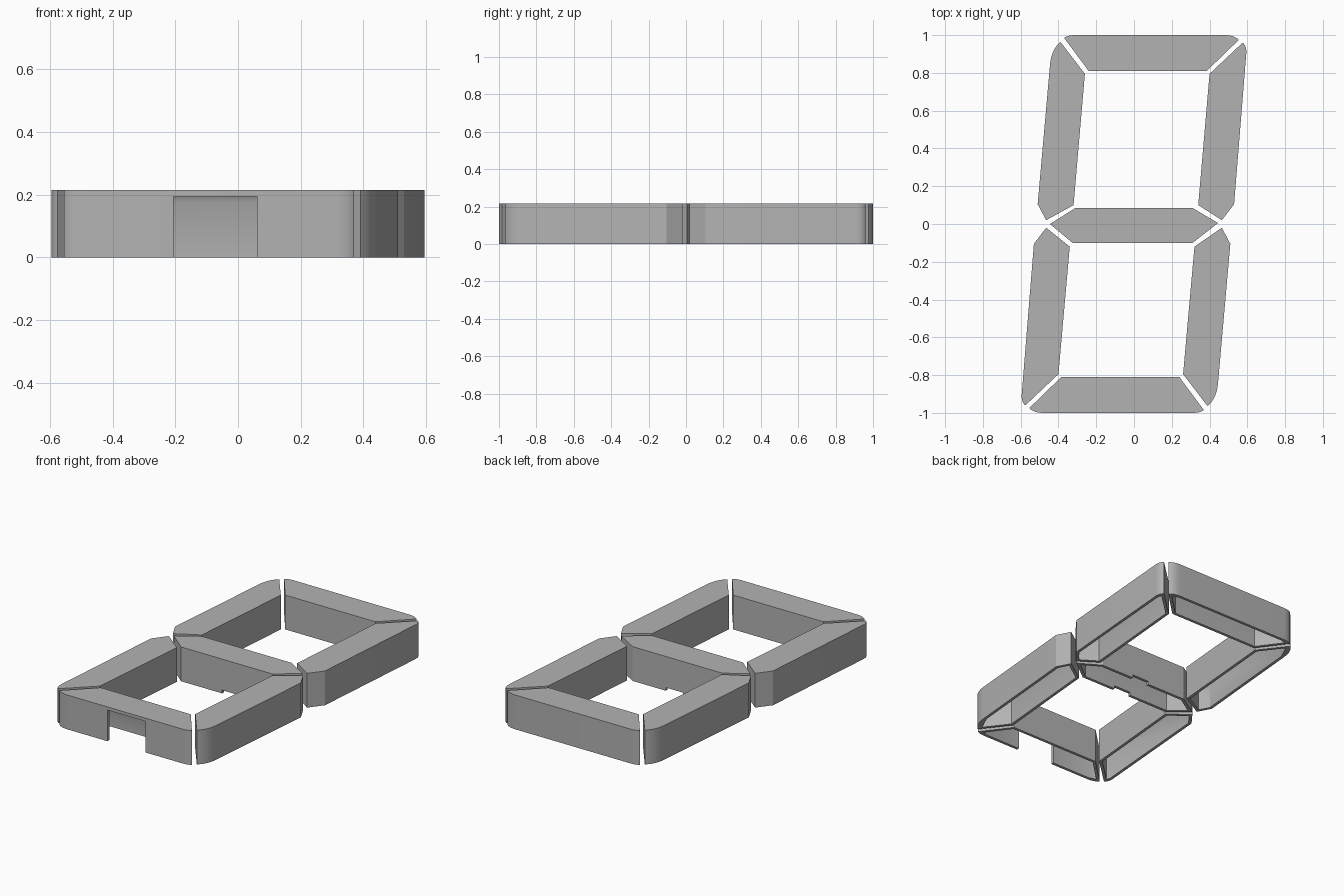
import bpy
import bmesh
from mathutils import Vector

cube = bpy.data.objects.get("Cube")
if cube:
    bpy.data.objects.remove(cube)

HEIGHT, WALL, CEILING = 0.215, 0.018, 0.195

grey = bpy.data.materials.new("plain_grey")
grey.use_nodes = True
grey.diffuse_color = (0.45, 0.45, 0.45, 1)
grey.node_tree.nodes["Principled BSDF"].inputs["Base Color"].default_value = grey.diffuse_color


def rounded(points):
    """Expand each (start, control, end) triple into a smooth corner."""
    out = []
    for p in points:
        if isinstance(p[0], tuple):
            a, c, b = (Vector(q) for q in p)
            steps = 6
            for i in range(steps + 1):
                t = i / steps
                out.append(a * (1 - t) ** 2 + c * 2 * t * (1 - t) + b * t * t)
        else:
            out.append(Vector(p))
    return out


def coarse(points):
    """Keep only the ends of each rounded corner."""
    out = []
    for p in points:
        out += [Vector(p[0]), Vector(p[2])] if isinstance(p[0], tuple) else [Vector(p)]
    return out


def inset(ring, d):
    """Move every side of a clockwise outline inward by d."""
    out = []
    for i, p in enumerate(ring):
        a = (p - ring[i - 1]).normalized()
        b = (ring[(i + 1) % len(ring)] - p).normalized()
        na, nb = Vector((a.y, -a.x)), Vector((b.y, -b.x))
        out.append(p + (na + nb) * d / (1 + na.dot(nb)))
    return out


def loft(name, layers):
    """Closed solid through a stack of (outline, height) layers."""
    bm = bmesh.new()
    rings = [[bm.verts.new((p.x, p.y, z)) for p in ring] for ring, z in layers]
    for low, high in zip(rings, rings[1:]):
        for i in range(len(low)):
            j = (i + 1) % len(low)
            bm.faces.new((low[i], low[j], high[j], high[i]))
    bm.faces.new(rings[0])
    bm.faces.new(rings[-1])
    bmesh.ops.recalc_face_normals(bm, faces=bm.faces)
    mesh = bpy.data.meshes.new(name)
    bm.to_mesh(mesh)
    bm.free()
    ob = bpy.data.objects.new(name, mesh)
    bpy.context.collection.objects.link(ob)
    return ob


def activate(ob):
    bpy.ops.object.select_all(action='DESELECT')
    ob.select_set(True)
    bpy.context.view_layer.objects.active = ob


def cut(ob, cutter):
    mod = ob.modifiers.new("cut", 'BOOLEAN')
    mod.operation, mod.solver, mod.object = 'DIFFERENCE', 'EXACT', cutter
    activate(ob)
    bpy.ops.object.modifier_apply(modifier=mod.name)
    bpy.data.objects.remove(cutter)


def box(x0, x1, y0, y1, top):
    ring = [Vector(p) for p in ((x0, y0), (x0, y1), (x1, y1), (x1, y0))]
    return loft("notch", [(ring, -0.05), (ring, top)])


def segment(name, points, notch=None):
    """Hollow bar, open underneath, with a bevelled ceiling."""
    ob = loft(name, [(rounded(points), 0), (rounded(points), HEIGHT)])
    core = coarse(points)
    hollow = inset(core, WALL)
    cut(ob, loft("cavity", [(hollow, -0.05), (hollow, CEILING - 0.02),
                            (inset(core, WALL + 0.01), CEILING)]))
    if notch:
        cut(ob, box(*notch))
    ob.data.materials.clear()
    ob.data.materials.append(grey)
    activate(ob)
    bpy.ops.object.shade_smooth_by_angle()


def turned(points):
    """Half turn about the centre."""
    return [turned(p) if isinstance(p[0], tuple) else (-p[0], -p[1]) for p in points]


# Outlines of the upper half, clockwise from above
end_bar = [((-0.37, 0.985), (-0.35, 1), (-0.31, 1)),
           ((0.48, 1), (0.53, 1), (0.555, 0.975)),
           (0.385, 0.81), (-0.24, 0.81)]


def steep_bar(elbow):
    return [((-0.445, 0.84), (-0.44, 0.92), (-0.39, 0.965)),
            (-0.26, 0.795), (-0.32, elbow), (-0.465, 0.02), (-0.51, 0.105)]


def outer_bar(elbow):
    return [((0.575, 0.96), (0.595, 0.945), (0.595, 0.91)),
            (0.53, 0.105), (0.465, 0.02), (0.34, elbow), (0.40, 0.795)]


# Upper loop
segment("top_bar", end_bar)
segment("upper_left_bar", steep_bar(0.1))
segment("upper_right_bar", outer_bar(0.1))

# Lower loop, the upper one turned around; cable opening in the front wall
segment("bottom_bar", turned(end_bar), (-0.205, 0.06, -1.05, -0.95, CEILING))
segment("lower_right_bar", turned(steep_bar(0.12)))
segment("lower_left_bar", turned(outer_bar(0.12)))

# Middle bar with a shallow wire slot through both walls
segment("middle_bar", [(-0.445, 0), (-0.31, 0.085), (0.31, 0.085),
                       (0.445, 0.005), (0.31, -0.1), (-0.325, -0.1)],
        (-0.04, 0.08, -0.2, 0.2, 0.02))
